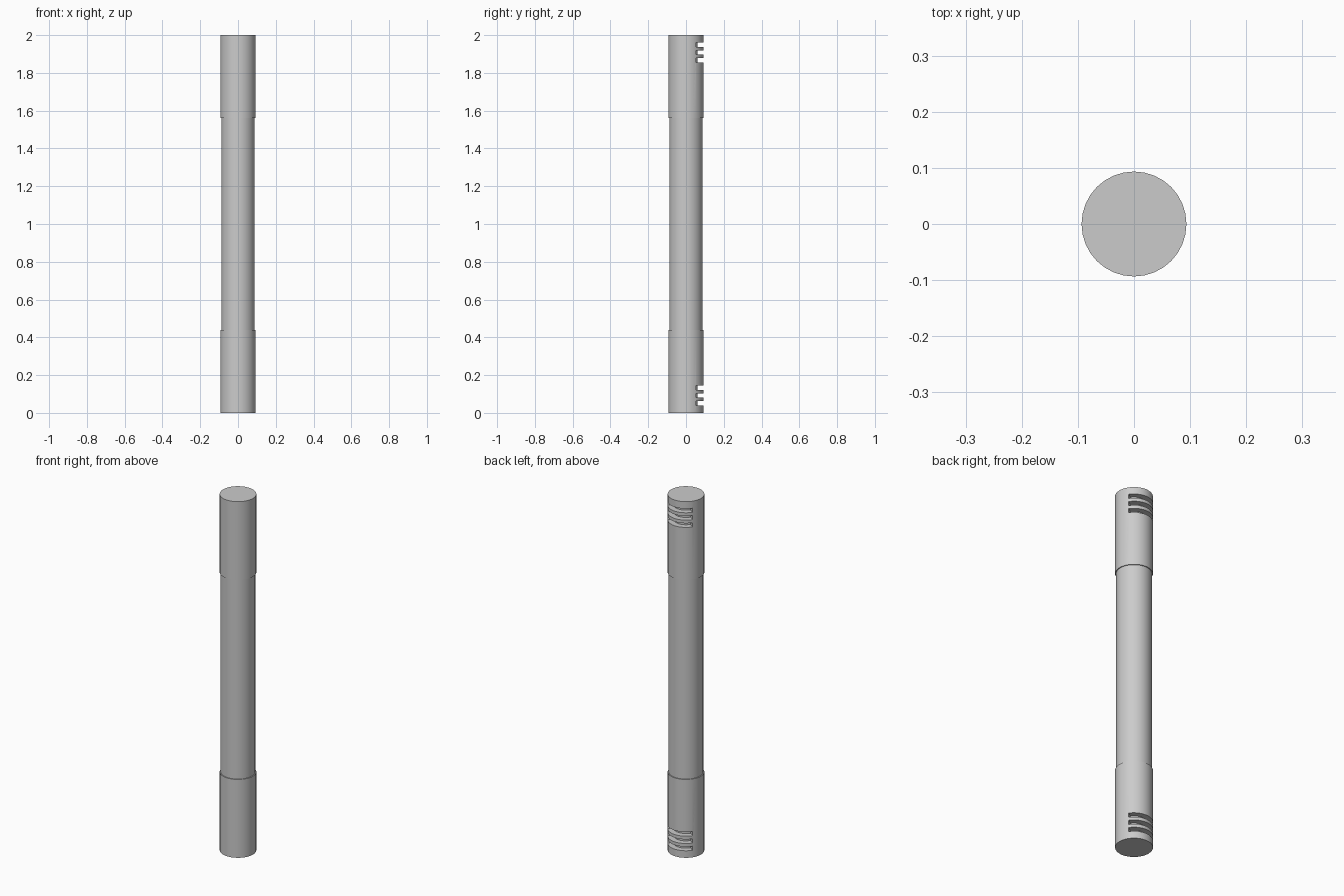
import bpy, bmesh, math

if "Cube" in bpy.data.objects:
    bpy.data.objects.remove(bpy.data.objects["Cube"])

SIDES = 32
R_GRIP, R_MID, R_SLOT = 0.0935, 0.0885, 0.062
SLOT_HALF = math.radians(56.25)


def link(name, bm):
    bmesh.ops.recalc_face_normals(bm, faces=bm.faces)
    mesh = bpy.data.meshes.new(name)
    bm.to_mesh(mesh)
    bm.free()
    obj = bpy.data.objects.new(name, mesh)
    bpy.context.collection.objects.link(obj)
    return obj


def extrude(bm, outline, z0, z1):
    face = bm.faces.new([bm.verts.new((x, y, z0)) for x, y in outline])
    top = bmesh.ops.extrude_face_region(bm, geom=[face])["geom"]
    verts = [g for g in top if isinstance(g, bmesh.types.BMVert)]
    bmesh.ops.translate(bm, verts=verts, vec=(0, 0, z1 - z0))


def arc(r, a0, a1, n):
    return [(r * math.sin(a0 + (a1 - a0) * i / n), r * math.cos(a0 + (a1 - a0) * i / n))
            for i in range(n + 1)]


# Stepped round rod: thick ends, slightly thinner middle
bm = bmesh.new()
profile = [(R_GRIP, 0), (R_GRIP, 0.44), (R_MID, 0.44),
           (R_MID, 1.56), (R_GRIP, 1.56), (R_GRIP, 2)]
rings = [[bm.verts.new((x, y, z)) for x, y in arc(r, 0, math.tau, SIDES)[:-1]]
         for r, z in profile]
for low, high in zip(rings, rings[1:]):
    for i in range(SIDES):
        j = (i + 1) % SIDES
        bm.faces.new((low[i], low[j], high[j], high[i]))
bm.faces.new(rings[0])
bm.faces.new(rings[-1])
rod = link("rod", bm)

# Curved vent slots at both ends, on the back
bm = bmesh.new()
slot = arc(R_SLOT, -SLOT_HALF, SLOT_HALF, 10) + arc(0.12, SLOT_HALF, -SLOT_HALF, 10)
for z in (0.051, 0.092, 0.133):
    for centre in (z, 2 - z):
        extrude(bm, slot, centre - 0.0115, centre + 0.0115)
cutter = link("slot_cutter", bm)
cutter.hide_render = True
cutter.hide_set(True)

mod = rod.modifiers.new("slots", "BOOLEAN")
mod.operation = "DIFFERENCE"
mod.solver = "EXACT"
mod.object = cutter

bpy.context.view_layer.objects.active = rod
rod.select_set(True)
bpy.ops.object.modifier_apply(modifier=mod.name)
bpy.data.objects.remove(cutter)
bpy.ops.object.shade_smooth_by_angle(angle=math.radians(30))
